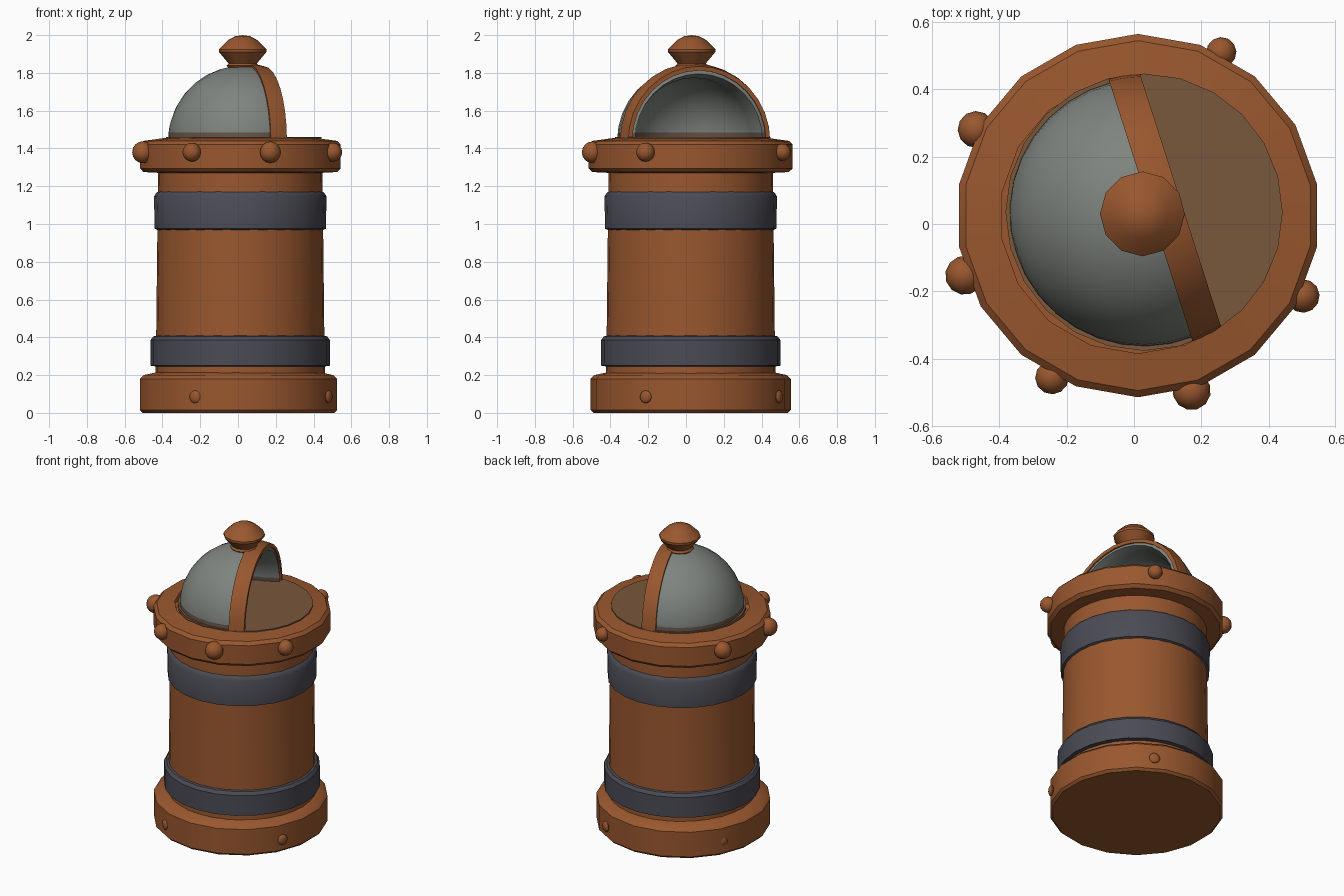
import bpy, bmesh
from math import sin, cos, pi, radians, sqrt
from mathutils import Vector, Matrix

if "Cube" in bpy.data.objects:
    bpy.data.objects.remove(bpy.data.objects["Cube"])


def material(name, rgb):
    m = bpy.data.materials.new(name)
    m.use_nodes = True
    m.diffuse_color = (*rgb, 1)
    m.node_tree.nodes["Principled BSDF"].inputs["Base Color"].default_value = (*rgb, 1)
    return m


copper = material("copper", (0.32, 0.096, 0.028))
iron = material("dark iron", (0.07, 0.07, 0.09))
glass = material("dome grey", (0.21, 0.23, 0.21))
floor_brown = material("floor brown", (0.19, 0.096, 0.045))
grime = material("grime", (0.13, 0.085, 0.062))

UP = Vector((0, 0, 1))


def finish(name, bm, *mats):
    bmesh.ops.recalc_face_normals(bm, faces=bm.faces)
    mesh = bpy.data.meshes.new(name)
    bm.to_mesh(mesh)
    bm.free()
    obj = bpy.data.objects.new(name, mesh)
    bpy.context.collection.objects.link(obj)
    for m in mats:
        mesh.materials.append(m)
    bpy.ops.object.select_all(action='DESELECT')
    bpy.context.view_layer.objects.active = obj
    obj.select_set(True)
    bpy.ops.object.shade_smooth_by_angle(angle=radians(35))
    return obj


def lathe(profile, center, steps=18, axis=UP, start=Vector((0, 1, 0)), sweep=2 * pi):
    """Spin (radius, height) points around an axis through center."""
    bm = bmesh.new()
    center = Vector(center)
    verts = [bm.verts.new(center + start * r + axis * h) for r, h in profile]
    edges = [bm.edges.new(pair) for pair in zip(verts, verts[1:])]
    bmesh.ops.spin(bm, geom=verts + edges, cent=center, axis=axis,
                   angle=sweep, steps=steps, use_duplicate=False)
    bmesh.ops.remove_doubles(bm, verts=bm.verts, dist=0.0005)
    return bm


# Stacked round parts
CENTER = (0.012, 0.025, 0)
finish("base", lathe([(0, 0), (0.515, 0), (0.53, 0.015), (0.53, 0.18), (0.51, 0.2), (0.44, 0.215)],
                     (0.002, 0.025, 0)), copper)
finish("body", lathe([(0.45, 0.2), (0.445, 0.42), (0.435, 1.3)], CENTER, 32), copper)
finish("lower_band", lathe([(0.44, 0.245), (0.475, 0.25), (0.475, 0.385), (0.46, 0.405), (0.44, 0.41)],
                           CENTER, 24), iron)
finish("upper_band", lathe([(0.43, 0.965), (0.453, 0.975), (0.457, 1.145), (0.445, 1.165), (0.43, 1.175)],
                           CENTER, 24), iron)
finish("top_ring", lathe([(0.42, 1.27), (0.52, 1.275), (0.54, 1.295), (0.54, 1.42),
                          (0.52, 1.44), (0.41, 1.455)], CENTER), copper)
finish("dome_floor", lathe([(0.412, 1.44), (0.412, 1.46), (0, 1.46)], (0.03, 0.035, 0), 24), floor_brown)

# Open dome: half turn around a level axis that points out of the opening
OUT = Vector((0.952, 0.305, 0)).normalized()
SIDE = UP.cross(OUT)
HUB = (0.03, 0.035, 1.44)


def arc(radius, h0, h1, n):
    heights = [h0 + (h1 - h0) * i / n for i in range(n + 1)]
    return [(sqrt(max(radius ** 2 - h ** 2, 0)), h) for h in heights]


def rounded(radius, h_end, n=10):
    """Arc from the closed pole to h_end, evenly spaced by angle."""
    last = pi / 2 + math_asin(h_end / radius)
    return [(radius * sin(last * i / n), -radius * cos(last * i / n)) for i in range(n + 1)]


def math_asin(v):
    return Vector((sqrt(1 - v * v), v)).angle_signed(Vector((1, 0)))


shell = rounded(0.4, 0.1) + [(0.355, 0.108)] + rounded(0.335, 0.03)[::-1]
bm = lathe(shell, HUB, 16, OUT, SIDE, pi)
GRIME_TOP = 1.485
bmesh.ops.bisect_plane(bm, geom=bm.verts[:] + bm.edges[:] + bm.faces[:],
                       plane_co=(0, 0, GRIME_TOP), plane_no=UP)
for f in bm.faces:
    f.material_index = int(f.calc_center_median().z < GRIME_TOP)
finish("dome_shell", bm, glass, grime)

outer = arc(0.411, 0.02, 0.114, 3)
strap = [(0.375, 0.02)] + outer + [(0.372, 0.114), (0.375, 0.02)]
finish("dome_strap", lathe(strap, HUB, 16, OUT, SIDE, pi), copper)

# Knob on top of the dome
finish("knob", lathe([(0, 1.815), (0.07, 1.82), (0.085, 1.838), (0.075, 1.85), (0.125, 1.91), (0.126, 1.925),
                      (0.075, 1.975), (0.04, 1.994), (0, 2.0)], (0.025, 0.03, 0), 12), copper)


# Rivets, flattened along the radial direction when depth is below 1
def rivet(name, degrees, dist, z, size, depth=1):
    bm = bmesh.new()
    bmesh.ops.create_uvsphere(bm, u_segments=12, v_segments=8, radius=size)
    place = (Matrix.Translation((CENTER[0], CENTER[1], z)) @ Matrix.Rotation(radians(degrees), 4, 'Z')
             @ Matrix.Translation((dist, 0, 0)) @ Matrix.Diagonal((depth, 1, 1, 1)))
    bmesh.ops.transform(bm, matrix=place, verts=bm.verts)
    finish(name, bm, copper)


for i, (angle, size) in enumerate([(63, 0.045), (152, 0.055), (199, 0.058),
                                   (242, 0.05), (287, 0.057), (334, 0.05)]):
    rivet(f"ring_rivet_{i + 1}", angle, 0.545, 1.38, size)
for i in range(4):
    rivet(f"base_rivet_{i + 1}", 63 + 90 * i, 0.525, 0.085, 0.034, 0.45)
